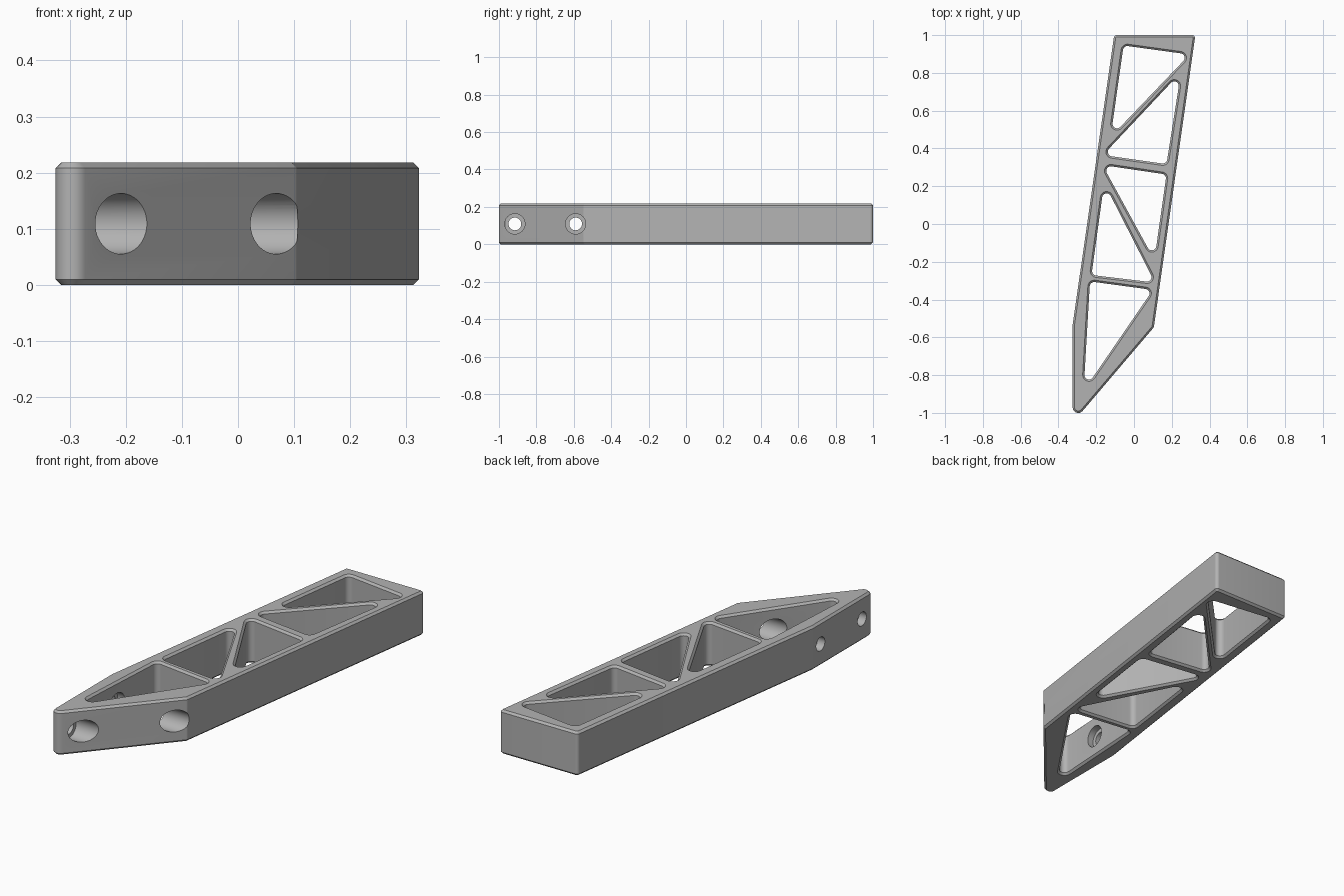
import bpy, bmesh, math
from mathutils import Vector, Matrix

HEIGHT, CHAMFER = 0.218, 0.01

cube = bpy.data.objects.get("Cube")
if cube:
    bpy.data.objects.remove(cube, do_unlink=True)

grey = bpy.data.materials.new("machined grey")
grey.use_nodes = True
colour = (0.45, 0.45, 0.45, 1)
grey.diffuse_color = colour
grey.node_tree.nodes["Principled BSDF"].inputs["Base Color"].default_value = colour


def rounded(corners, radii, offset, steps=8):
    """Counter-clockwise polygon with round corners, grown by offset."""
    pts = [Vector(c) for c in corners]
    out = []
    for i, p in enumerate(pts):
        a = (pts[i - 1] - p).normalized()
        b = (pts[(i + 1) % len(pts)] - p).normalized()
        r = radii[i]
        centre = p + (a + b).normalized() * r / math.sin(a.angle(b) / 2)
        start = math.atan2(-a.x, a.y)
        start = math.atan2(a.x, -a.y)       # outward normal of incoming edge
        turn = math.pi - a.angle(b)
        for k in range(steps + 1):
            t = start + turn * k / steps
            out.append(centre + Vector((math.cos(t), math.sin(t))) * (r + offset))
    return out


def loft(name, corners, radii, levels):
    """Solid stacked from (height, offset) levels of one rounded outline."""
    bm = bmesh.new()
    rings = [[bm.verts.new((p.x, p.y, z)) for p in rounded(corners, radii, d)]
             for z, d in levels]
    n = len(rings[0])
    for low, high in zip(rings, rings[1:]):
        for i in range(n):
            j = (i + 1) % n
            bm.faces.new((low[i], low[j], high[j], high[i]))
    bm.faces.new(rings[0][::-1])
    bm.faces.new(rings[-1])
    return finish(name, bm)


def finish(name, bm):
    bmesh.ops.recalc_face_normals(bm, faces=bm.faces)
    mesh = bpy.data.meshes.new(name)
    bm.to_mesh(mesh)
    bm.free()
    mesh.materials.append(grey)
    obj = bpy.data.objects.new(name, mesh)
    bpy.context.collection.objects.link(obj)
    return obj


def rod(name, radius, x0, x1, y):
    """Cylinder along x at mid height."""
    bm = bmesh.new()
    place = Matrix.Translation(((x0 + x1) / 2, y, HEIGHT / 2)) @ Matrix.Rotation(math.pi / 2, 4, 'Y')
    bmesh.ops.create_cone(bm, cap_ends=True, segments=48, radius1=radius,
                          radius2=radius, depth=x1 - x0, matrix=place)
    return finish(name, bm)


# Slanted bar with a pointed end and chamfered rims
outline = [(-0.325, -1.052), (0.105, -0.547), (0.325, 1), (-0.105, 1), (-0.325, -0.535)]
bar = loft("truss_bar", outline, [0.03, 0.015, 0.015, 0.015, 0.02],
           [(0, -CHAMFER), (CHAMFER, 0), (HEIGHT - CHAMFER, 0), (HEIGHT, -CHAMFER)])

# Triangular pockets, flared at both rims
pockets = [
    [(-0.055, 0.945), (-0.124, 0.46), (0.294, 0.897)],
    [(0.249, 0.804), (-0.164, 0.365), (0.172, 0.317)],
    [(-0.167, 0.312), (0.108, -0.19), (0.172, 0.262)],
    [(-0.158, 0.217), (-0.225, -0.27), (0.111, -0.31)],
    [(-0.233, -0.304), (-0.267, -0.884), (0.1, -0.349)],
]
flare = [(-CHAMFER, 2 * CHAMFER), (CHAMFER, 0),
         (HEIGHT - CHAMFER, 0), (HEIGHT + CHAMFER, 2 * CHAMFER)]
cutters = [loft("pocket_cutter", p, [0.024] * 3, flare) for p in pockets]

# Counterbored cross holes near the pointed end
for y in (-0.915, -0.59):
    cutters.append(rod("bore_cutter", 0.054, -0.285, 0.5, y))
    cutters.append(rod("bolt_cutter", 0.034, -0.5, 0.4, y))

bpy.ops.object.select_all(action='DESELECT')
bpy.context.view_layer.objects.active = bar
bar.select_set(True)
for cutter in cutters:
    cutter.hide_render = True
    cut = bar.modifiers.new("cut", 'BOOLEAN')
    cut.operation = 'DIFFERENCE'
    cut.solver = 'EXACT'
    cut.object = cutter
    bpy.ops.object.modifier_apply(modifier=cut.name)
    bpy.data.objects.remove(cutter, do_unlink=True)

bpy.ops.object.shade_smooth_by_angle(angle=math.radians(30))
